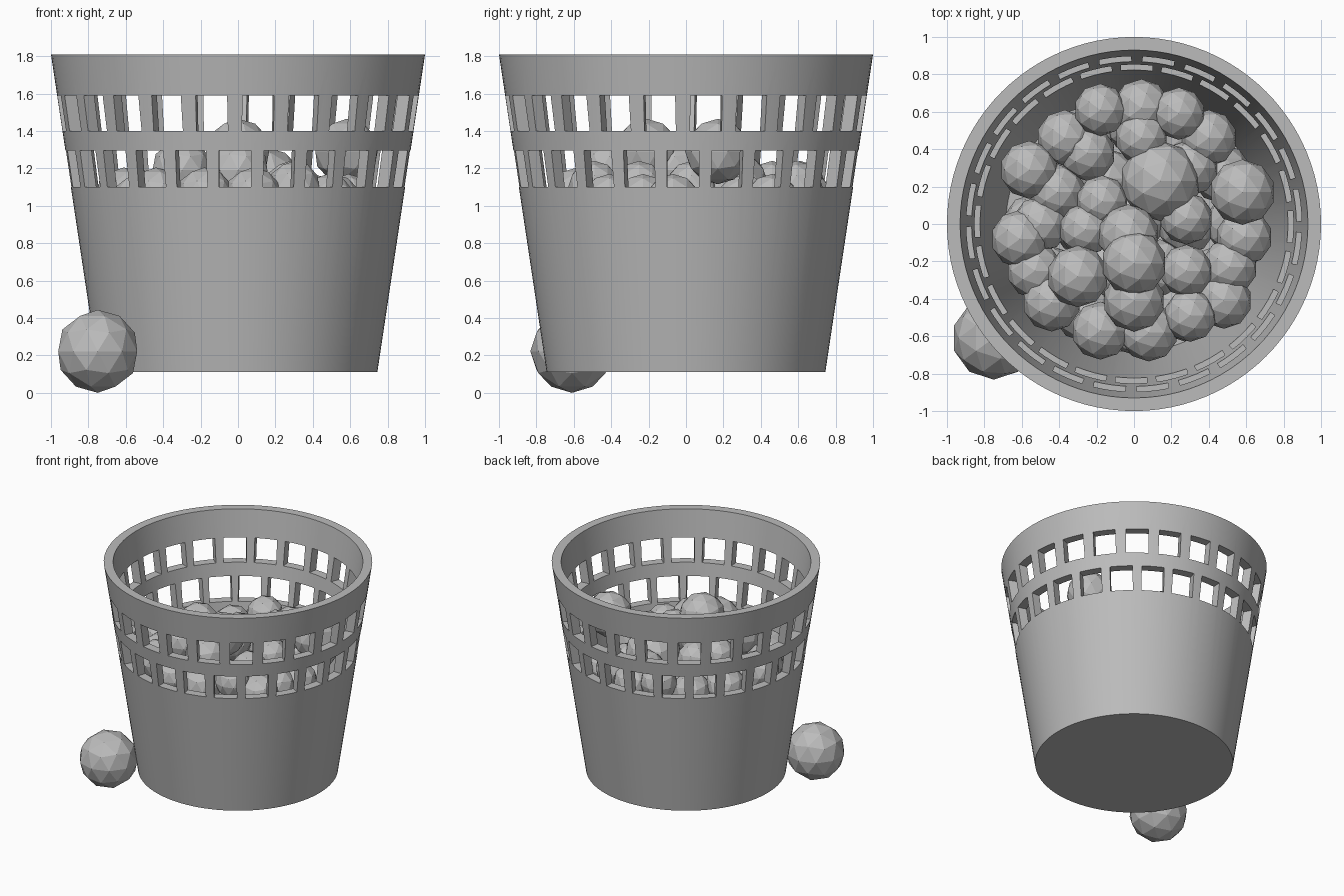
import bpy, bmesh, math
from mathutils import Matrix, Vector

cube = bpy.data.objects.get("Cube")
if cube:
    bpy.data.objects.remove(cube, do_unlink=True)

grey = bpy.data.materials.new("plain_grey")
grey.use_nodes = True
grey.diffuse_color = (0.5, 0.5, 0.5, 1)
grey.node_tree.nodes["Principled BSDF"].inputs["Base Color"].default_value = (0.5, 0.5, 0.5, 1)


def add_object(name, bm):
    mesh = bpy.data.meshes.new(name)
    bm.to_mesh(mesh)
    bm.free()
    mesh.materials.append(grey)
    obj = bpy.data.objects.new(name, mesh)
    bpy.context.collection.objects.link(obj)
    return obj


def lathe(name, profile, segments):
    """Spin an open profile that starts and ends with a flat disc."""
    bm = bmesh.new()
    rings = []
    for r, z in profile:
        angles = [2 * math.pi * i / segments for i in range(segments)]
        rings.append([bm.verts.new((r * math.cos(a), r * math.sin(a), z)) for a in angles])
    for low, high in zip(rings, rings[1:]):
        for i in range(segments):
            j = (i + 1) % segments
            bm.faces.new((low[i], low[j], high[j], high[i]))
    bm.faces.new(rings[0][::-1])
    bm.faces.new(rings[-1])
    bmesh.ops.recalc_face_normals(bm, faces=bm.faces)
    return add_object(name, bm)


# Tapered basket with a thick wall and floor
basket = lathe("basket", [(0.745, 0.11), (1.0, 1.81), (0.93, 1.81), (0.685, 0.18)], 96)

# Two staggered rows of windows cut through the wall
COUNT = 24
bm = bmesh.new()
for z_low, z_high, radius, phase in [(1.10, 1.295, 0.88, -1.0), (1.40, 1.59, 0.92, 6.5)]:
    for i in range(COUNT):
        turn = Matrix.Rotation(math.radians(phase) + 2 * math.pi * i / COUNT, 4, "Z")
        move = Matrix.Translation((radius, 0, (z_low + z_high) / 2))
        size = Matrix.Diagonal((0.3, 0.17, z_high - z_low, 1))
        bmesh.ops.create_cube(bm, size=1, matrix=turn @ move @ size)
cutter = add_object("window_cutter", bm)
cutter.hide_render = True

cut = basket.modifiers.new("windows", "BOOLEAN")
cut.operation = "DIFFERENCE"
cut.solver = "EXACT"
cut.object = cutter
bpy.ops.object.select_all(action="DESELECT")
basket.select_set(True)
bpy.context.view_layer.objects.active = basket
bpy.ops.object.modifier_apply(modifier=cut.name)
bpy.data.objects.remove(cutter, do_unlink=True)
bpy.ops.object.shade_smooth_by_angle(angle=math.radians(30))


# Faceted balls
def ball(name, x, y, z, r):
    bm = bmesh.new()
    bmesh.ops.create_icosphere(bm, subdivisions=2, radius=r, matrix=Matrix.Translation((x, y, z)))
    return add_object(name, bm)


ball("loose_ball", -0.75, -0.61, 0.222, 0.222)

# Heap in groups that share a height and radius
heap = [
    (1.29, 0.175, [(0.58, 0.17), (0, -0.21)]),
    (1.19, 0.165, [(-0.03, -0.06), (0, -0.41), (-0.3, -0.28)]),
    (1.10, 0.215, [(0.14, 0.23)]),
    (1.10, 0.14, [(-0.18, 0.61), (0.24, 0.59), (0.04, 0.46), (0.28, 0.03), (-0.17, 0.12),
                  (0.28, -0.25), (0.3, -0.49), (-0.26, -0.03)]),
    (1.05, 0.155, [(-0.56, 0.29), (-0.61, -0.08), (-0.44, -0.42), (0.04, 0.62),
                   (-0.18, -0.57), (0.08, -0.58)]),
    (1.02, 0.15, [(-0.37, 0.46), (0.4, 0.46), (-0.25, 0.38), (-0.41, 0.17), (-0.5, 0),
                  (0.59, -0.07), (0.51, -0.23), (0.48, -0.41), (-0.53, -0.25), (0.3, 0.3)]),
]
number = 0
for z, r, spots in heap:
    for x, y in spots:
        number += 1
        ball(f"heap_ball_{number}", x, y, z, r)

# Hidden lower layer that carries the heap
for ring, (radius, total) in enumerate([(0.0, 1), (0.28, 6), (0.54, 12)]):
    for i in range(total):
        spot = Matrix.Rotation(2 * math.pi * i / total, 3, "Z") @ Vector((radius, 0, 0.86))
        ball(f"lower_ball_{ring}_{i}", *spot, 0.16)
